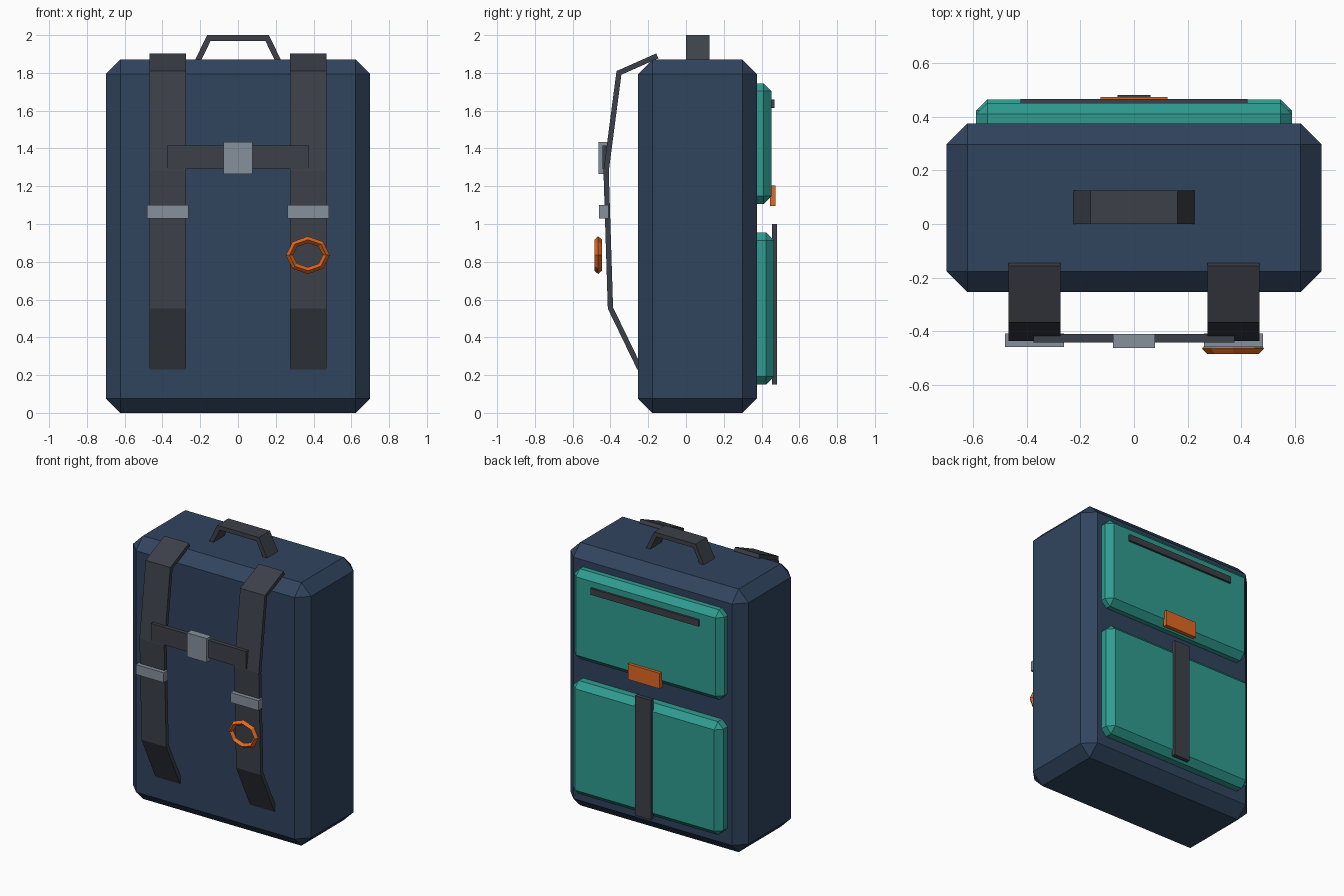
import bpy, bmesh, math
from mathutils import Vector

if "Cube" in bpy.data.objects:
    bpy.data.objects.remove(bpy.data.objects["Cube"])


def material(name, rgb):
    m = bpy.data.materials.new(name)
    m.diffuse_color = (*rgb, 1)
    m.use_nodes = True
    m.node_tree.nodes["Principled BSDF"].inputs["Base Color"].default_value = m.diffuse_color
    return m


NAVY = material("navy", (0.030, 0.058, 0.112))
TEAL = material("teal", (0.028, 0.33, 0.28))
DARK = material("charcoal", (0.046, 0.052, 0.066))
GREY = material("buckle_grey", (0.24, 0.28, 0.33))
ORANGE = material("orange", (0.75, 0.14, 0.015))


def finish(name, bm, mat):
    bmesh.ops.recalc_face_normals(bm, faces=bm.faces)
    me = bpy.data.meshes.new(name)
    bm.to_mesh(me)
    bm.free()
    me.materials.append(mat)
    ob = bpy.data.objects.new(name, me)
    bpy.context.collection.objects.link(ob)
    return ob


def box(name, x, y, z, mat, bevel=0):
    """Box from (min, max) ranges, with optional chamfered edges."""
    bm = bmesh.new()
    bmesh.ops.create_cube(bm, size=1)
    for v in bm.verts:
        v.co = [(r[0] + r[1]) / 2 + c * (r[1] - r[0]) for r, c in zip((x, y, z), v.co)]
    if bevel:
        bmesh.ops.bevel(bm, geom=bm.edges[:], offset=bevel, segments=1,
                        profile=0.5, affect='EDGES')
    return finish(name, bm, mat)


def band(name, path, thick, lo, hi, place, mat):
    """Flat band: a 2D path thickened with mitred corners, extruded lo..hi."""
    pts = [Vector(p) for p in path]
    dirs = [(b - a).normalized() for a, b in zip(pts, pts[1:])]
    bm = bmesh.new()
    rings = []
    for i, p in enumerate(pts):
        a, b = dirs[max(i - 1, 0)], dirs[min(i, len(dirs) - 1)]
        t = (a + b).normalized()
        n = Vector((-t.y, t.x)) * (thick / 2 / t.dot(a))
        corners = ((p + n, lo), (p + n, hi), (p - n, hi), (p - n, lo))
        rings.append([bm.verts.new(place(q, w)) for q, w in corners])
    for r, s in zip(rings, rings[1:]):
        for k in range(4):
            bm.faces.new((r[k], r[(k + 1) % 4], s[(k + 1) % 4], s[k]))
    bm.faces.new(rings[0])
    bm.faces.new(rings[-1])
    return finish(name, bm, mat)


# Main bag
box("bag_body", (-0.70, 0.70), (-0.255, 0.375), (0, 1.87), NAVY, 0.077)

# Pockets and their trim
box("upper_pocket", (-0.59, 0.59), (0.29, 0.453), (1.105, 1.745), TEAL, 0.042)
box("lower_pocket", (-0.59, 0.59), (0.29, 0.466), (0.15, 0.955), TEAL, 0.042)
box("pocket_zip", (-0.425, 0.425), (0.445, 0.468), (1.615, 1.66), DARK)
box("pocket_tab", (-0.125, 0.125), (0.445, 0.474), (1.095, 1.205), ORANGE)
box("lower_pocket_strap", (-0.0625, 0.0625), (0.455, 0.483), (0.15, 1.0), DARK)

# Carry handle
band("carry_handle", [(-0.215, 1.86), (-0.154, 1.985), (0.154, 1.985), (0.215, 1.86)],
     0.03, 0, 0.125, lambda q, w: (q.x, w, q.y), DARK)

# Shoulder straps with slider buckles
STRAP = [(-0.152, 1.89), (-0.355, 1.80), (-0.423, 1.28), (-0.400, 0.555), (-0.245, 0.235)]
for side, sx in (("left", -0.372), ("right", 0.372)):
    band(side + "_shoulder_strap", STRAP, 0.028, sx - 0.097, sx + 0.097,
         lambda q, w: (w, q.x, q.y), DARK)
    box(side + "_slider", (sx - 0.11, sx + 0.11), (-0.46, -0.41), (1.03, 1.10), GREY)

# Chest strap and clip
box("chest_strap", (-0.375, 0.375), (-0.443, -0.412), (1.29, 1.415), DARK)
box("chest_buckle", (-0.078, 0.078), (-0.463, -0.412), (1.265, 1.435), GREY)

# Eight-sided ring with a diamond cross-section
bm = bmesh.new()
rows = []
for i in range(8):
    a = math.tau * i / 8
    row = []
    for dr, dy in ((0.018, 0), (0, -0.02), (-0.018, 0), (0, 0.02)):
        row.append(bm.verts.new((0.37 + (0.098 + dr) * math.cos(a), -0.465 + dy,
                                 0.835 + (0.082 + dr) * math.sin(a))))
    rows.append(row)
for i in range(8):
    r, s = rows[i], rows[(i + 1) % 8]
    for k in range(4):
        bm.faces.new((r[k], r[(k + 1) % 4], s[(k + 1) % 4], s[k]))
finish("strap_ring", bm, ORANGE)
